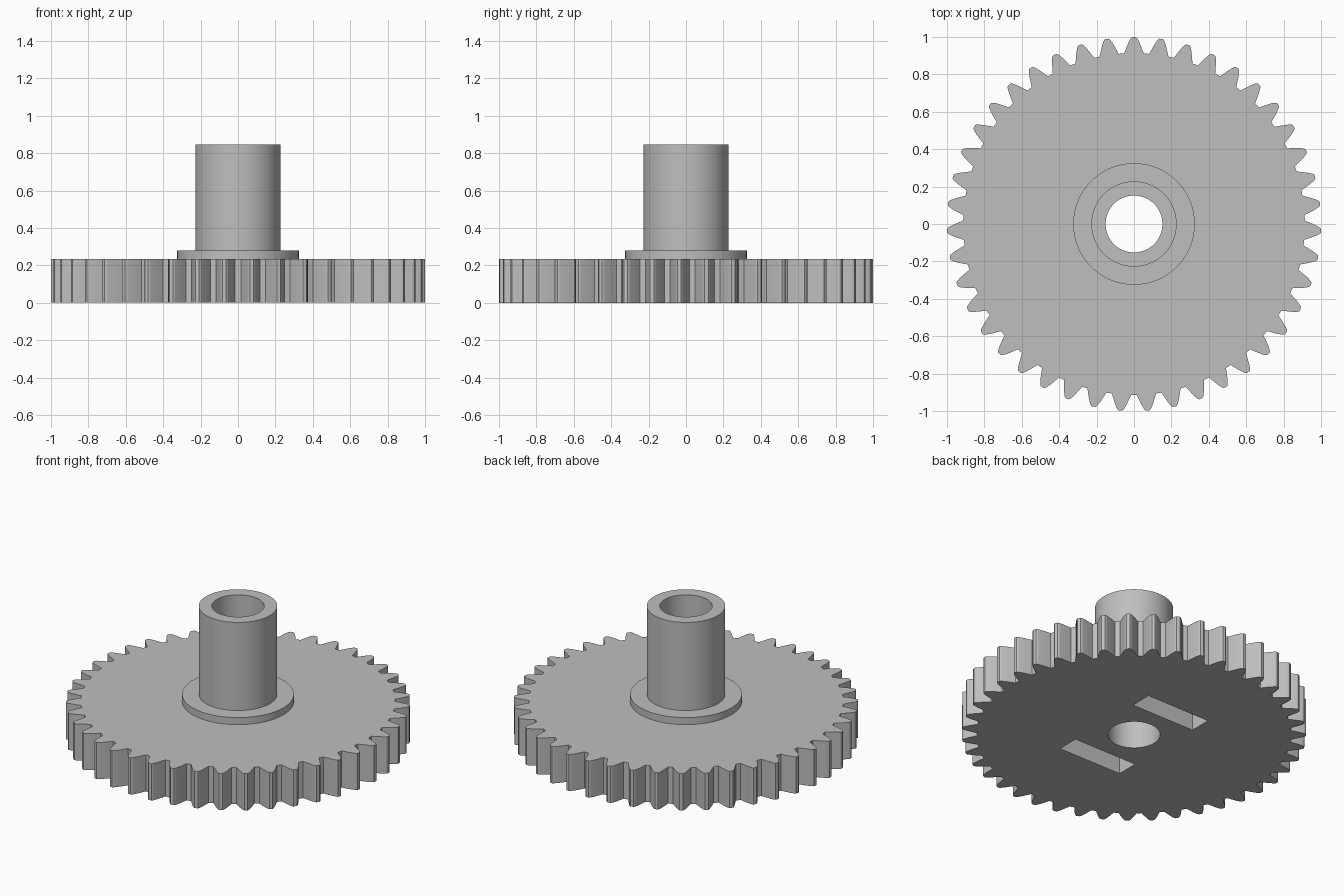
import bpy, bmesh
from math import sin, cos, pi, radians
from mathutils import Matrix

cube = bpy.data.objects.get("Cube")
if cube:
    bpy.data.objects.remove(cube, do_unlink=True)

TEETH, SEGS = 43, 96
GEAR_TOP, FLANGE_TOP, SHAFT_TOP = 0.235, 0.28, 0.845
BORE, SHAFT, FLANGE = 0.152, 0.228, 0.325

grey = bpy.data.materials.new("plain grey")
grey.use_nodes = True
colour = (0.52, 0.52, 0.52, 1)
grey.diffuse_color = colour
grey.node_tree.nodes["Principled BSDF"].inputs["Base Color"].default_value = colour


def make_object(name, bm):
    bmesh.ops.recalc_face_normals(bm, faces=bm.faces)
    mesh = bpy.data.meshes.new(name)
    bm.to_mesh(mesh)
    bm.free()
    mesh.materials.append(grey)
    obj = bpy.data.objects.new(name, mesh)
    bpy.context.collection.objects.link(obj)
    return obj


def shade(obj, angle):
    bpy.ops.object.select_all(action='DESELECT')
    obj.select_set(True)
    bpy.context.view_layer.objects.active = obj
    bpy.ops.object.shade_smooth_by_angle(angle=radians(angle))


# Gear wheel: one tooth profile (half width, radius) repeated around the rim
half = [(0.052, 0.912), (0.042, 0.938), (0.031, 0.966), (0.018, 0.992), (0.010, 1.0)]
tooth = [(-w, r) for w, r in half] + [(w, r) for w, r in reversed(half)]
bm = bmesh.new()
rim = []
for i in range(TEETH):
    turn = -2 * pi * i / TEETH
    for x, y in tooth:
        rim.append(bm.verts.new((x * cos(turn) - y * sin(turn),
                                 x * sin(turn) + y * cos(turn), 0)))
base = bm.faces.new(rim)
top = bmesh.ops.extrude_face_region(bm, geom=[base], use_keep_orig=True)
bmesh.ops.translate(bm, vec=(0, 0, GEAR_TOP),
                    verts=[v for v in top["geom"] if isinstance(v, bmesh.types.BMVert)])
gear = make_object("gear_wheel", bm)

# Cutter: centre bore and two blind slots in the underside
bm = bmesh.new()
bmesh.ops.create_cone(bm, cap_ends=True, segments=SEGS, radius1=BORE, radius2=BORE, depth=1)
for side in (-1, 1):
    place = Matrix.Translation((0, side * 0.33, 0)) @ Matrix.Diagonal((0.45, 0.14, 0.32, 1))
    bmesh.ops.create_cube(bm, size=1, matrix=place)
cutter = make_object("bore_and_slot_cutter", bm)
cutter.hide_render = True

cut = gear.modifiers.new("bore_and_slots", 'BOOLEAN')
cut.operation = 'DIFFERENCE'
cut.solver = 'EXACT'
cut.object = cutter
deps = bpy.context.evaluated_depsgraph_get()
gear_mesh = bpy.data.meshes.new_from_object(gear.evaluated_get(deps))
gear.modifiers.clear()
gear.data = gear_mesh
bpy.data.objects.remove(cutter, do_unlink=True)
shade(gear, 12)

# Hub: flange and hollow shaft turned from one profile
profile = [(FLANGE, GEAR_TOP), (FLANGE, FLANGE_TOP), (SHAFT, FLANGE_TOP),
           (SHAFT, SHAFT_TOP), (BORE, SHAFT_TOP), (BORE, GEAR_TOP)]
bm = bmesh.new()
verts = [bm.verts.new((r, 0, z)) for r, z in profile]
edges = [bm.edges.new(pair) for pair in zip(verts, verts[1:])]
bmesh.ops.spin(bm, geom=verts + edges, cent=(0, 0, 0), axis=(0, 0, 1),
               angle=2 * pi, steps=SEGS, use_merge=True)
bmesh.ops.remove_doubles(bm, verts=bm.verts, dist=0.0001)
hub = make_object("flanged_hub", bm)
# Point the open shell outward, judged by its upward-facing top ring
top_ring = max(hub.data.polygons, key=lambda p: p.center.z)
if top_ring.normal.z < 0:
    hub.data.flip_normals()
shade(hub, 30)
